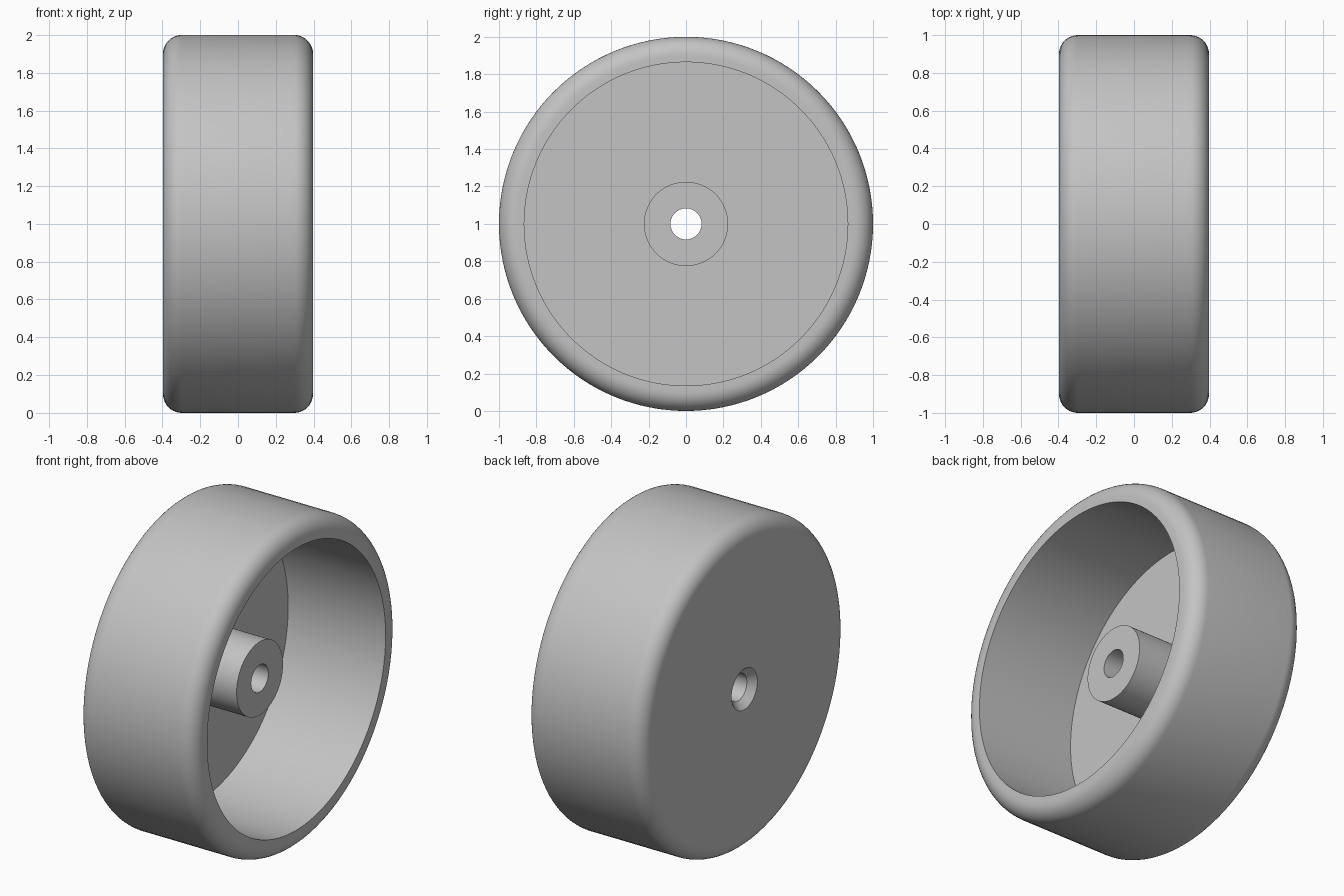
import bpy, bmesh
from math import sin, cos, pi, radians
from mathutils import Vector, Matrix

default = bpy.data.objects.get("Cube")
if default:
    bpy.data.objects.remove(default)

SEGMENTS = 128
HALF = 0.397          # half the wheel width
RADIUS = 1.0
FILLET = 0.1
CAVITY = 0.865        # inside radius of the rim
FLOOR = -0.265        # inner face of the disc
HUB, HUB_END = 0.225, 0.148
BORE, CHAMFER = 0.083, 0.042

# Plain grey material
grey = bpy.data.materials.new("plain_grey")
grey.use_nodes = True
colour = (0.55, 0.55, 0.55, 1)
grey.diffuse_color = colour
grey.node_tree.nodes["Principled BSDF"].inputs["Base Color"].default_value = colour


def fillet(x, start, steps=10):
    """Quarter-round points (x, radius) on the outer edge."""
    r = RADIUS - FILLET
    angles = [start - pi / 2 * i / steps for i in range(steps + 1)]
    return [(x + FILLET * cos(a), r + FILLET * sin(a)) for a in angles]


# Half cross-section: closed face, tread, rim, cavity, hub, bore
profile = [(-HALF + CHAMFER, BORE), (-HALF, BORE + CHAMFER)]
profile += fillet(-HALF + FILLET, pi)
profile += fillet(HALF - FILLET, pi / 2)
profile += [(HALF, CAVITY), (FLOOR, CAVITY), (FLOOR, HUB), (HUB_END, HUB), (HUB_END, BORE)]

# Revolve the section about the axle
bm = bmesh.new()
verts = [bm.verts.new((x, 0, r)) for x, r in profile]
edges = [bm.edges.new((a, b)) for a, b in zip(verts, verts[1:] + verts[:1])]
bmesh.ops.spin(bm, geom=verts + edges, cent=Vector(), axis=Vector((1, 0, 0)),
               angle=2 * pi, steps=SEGMENTS, use_merge=True)
bmesh.ops.remove_doubles(bm, verts=bm.verts, dist=1e-5)
bmesh.ops.recalc_face_normals(bm, faces=bm.faces)
bm.transform(Matrix.Translation((0, 0, RADIUS)))

mesh = bpy.data.meshes.new("wheel")
bm.to_mesh(mesh)
bm.free()
mesh.materials.append(grey)
wheel = bpy.data.objects.new("wheel", mesh)
bpy.context.collection.objects.link(wheel)

# Smooth curved surfaces, keep the corners sharp
bpy.ops.object.select_all(action="DESELECT")
wheel.select_set(True)
bpy.context.view_layer.objects.active = wheel
bpy.ops.object.shade_smooth_by_angle(angle=radians(30))
